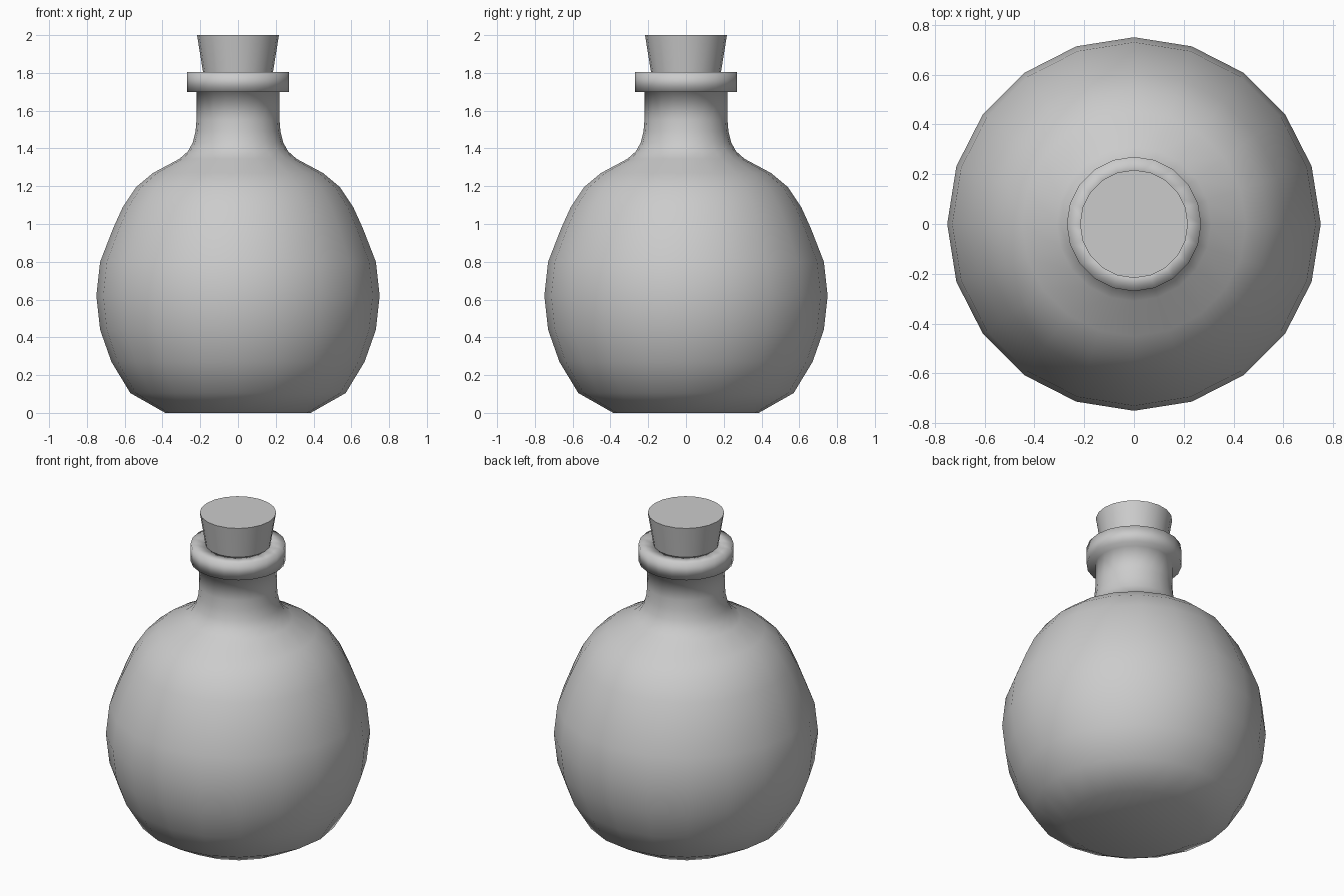
import bpy, bmesh
from math import cos, sin, tau

if "Cube" in bpy.data.objects:
    bpy.data.objects.remove(bpy.data.objects["Cube"])

SIDES = 20


def lathe(name, profile, cap_start=True, cap_end=True):
    """Revolve (radius, height) points around z."""
    bm = bmesh.new()
    rings = [[bm.verts.new((r * cos(tau * i / SIDES), r * sin(tau * i / SIDES), z))
              for i in range(SIDES)] for r, z in profile]
    for a, b in zip(rings, rings[1:]):
        for i in range(SIDES):
            j = (i + 1) % SIDES
            bm.faces.new((a[i], a[j], b[j], b[i]))
    if cap_start:
        bm.faces.new(rings[0][::-1])
    if cap_end:
        bm.faces.new(rings[-1])
    bmesh.ops.recalc_face_normals(bm, faces=bm.faces)
    mesh = bpy.data.meshes.new(name)
    bm.to_mesh(mesh)
    bm.free()
    mesh.shade_smooth()
    obj = bpy.data.objects.new(name, mesh)
    bpy.context.collection.objects.link(obj)
    return obj


# Round body, neck and rolled lip in one smooth surface
lathe("bottle", [
    (0.385, 0.0), (0.57, 0.105), (0.67, 0.27), (0.73, 0.44), (0.75, 0.62),
    (0.73, 0.80), (0.66, 0.98), (0.61, 1.09), (0.54, 1.195), (0.45, 1.27),
    (0.31, 1.345), (0.265, 1.385), (0.24, 1.43), (0.225, 1.49), (0.22, 1.55),
    (0.22, 1.70), (0.27, 1.70), (0.27, 1.805), (0.185, 1.805), (0.175, 1.66),
])

# Tapered stopper with a crisp top edge
cork = lathe("cork", [(0.165, 1.68), (0.217, 2.0)])
bpy.context.view_layer.objects.active = cork
cork.select_set(True)
bpy.ops.object.shade_smooth_by_angle(angle=0.6)
